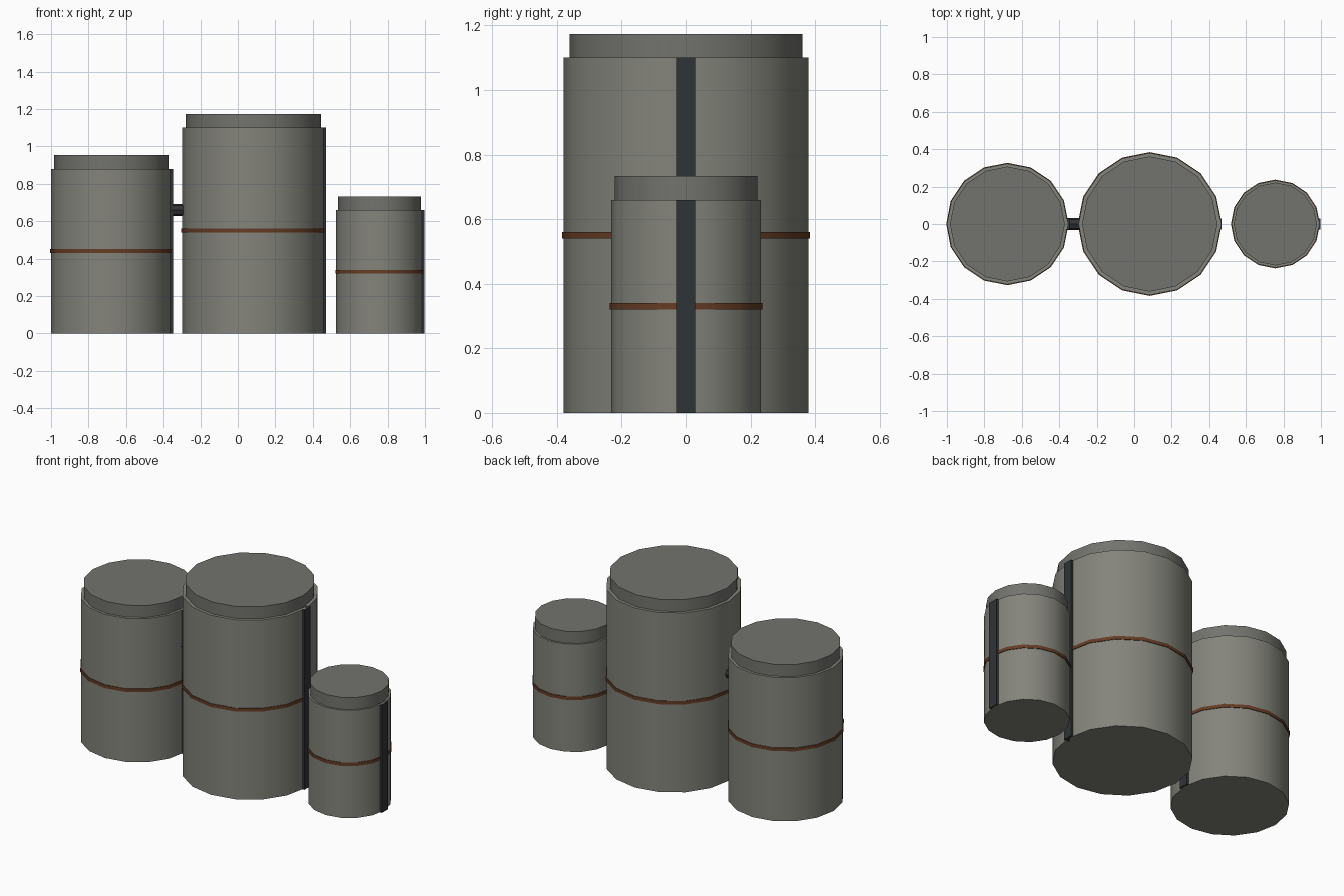
import bpy, math

if "Cube" in bpy.data.objects:
    bpy.data.objects.remove(bpy.data.objects["Cube"])

def material(name, rgb):
    m = bpy.data.materials.new(name)
    m.diffuse_color = (*rgb, 1)
    m.use_nodes = True
    m.node_tree.nodes["Principled BSDF"].inputs["Base Color"].default_value = m.diffuse_color
    return m

STEEL = material("weathered_steel", (0.23, 0.23, 0.20))
LID = material("lid_steel", (0.17, 0.17, 0.155))
RUST = material("rust", (0.13, 0.045, 0.018))
DARK = material("dark_metal", (0.03, 0.034, 0.038))

def cylinder(name, x, r, z0, z1, mat, sides=16):
    bpy.ops.mesh.primitive_cylinder_add(vertices=sides, radius=r, depth=z1 - z0,
                                        location=(x, 0, (z0 + z1) / 2))
    o = bpy.context.object
    o.name = name
    o.data.materials.append(mat)
    bpy.ops.object.shade_smooth_by_angle(angle=math.radians(30))
    return o

def box(name, x0, x1, width, z0, z1, mat):
    bpy.ops.mesh.primitive_cube_add(size=1, location=((x0 + x1) / 2, 0, (z0 + z1) / 2))
    o = bpy.context.object
    o.name = name
    o.scale = (x1 - x0, width, z1 - z0)
    bpy.ops.object.transform_apply(location=False, rotation=False, scale=True)
    o.data.materials.append(mat)

# Three tanks: name, centre x, radius, body height
for name, x, r, h in [("left", -0.677, 0.323, 0.88),
                      ("middle", 0.083, 0.38, 1.10),
                      ("right", 0.757, 0.233, 0.66)]:
    cylinder(name + "_tank_body", x, r, 0, h, STEEL)
    cylinder(name + "_tank_lid", x, r * 0.95, h - 0.005, h + 0.073, LID)
    # thin rusty band around mid-height
    cylinder(name + "_rust_band", x, r + 0.004, h / 2 - 0.01, h / 2 + 0.01, RUST)
    # vertical seam strip on the right side
    box(name + "_seam_strip", x + r - 0.03, x + r + 0.008, 0.06, 0, h, DARK)

# Pipe joining the left and middle tanks
pipe = cylinder("connecting_pipe", -0.325, 0.033, -0.07, 0.07, DARK, 8)
pipe.location = (-0.325, 0, 0.66)
pipe.rotation_euler = (0, math.pi / 2, 0)
